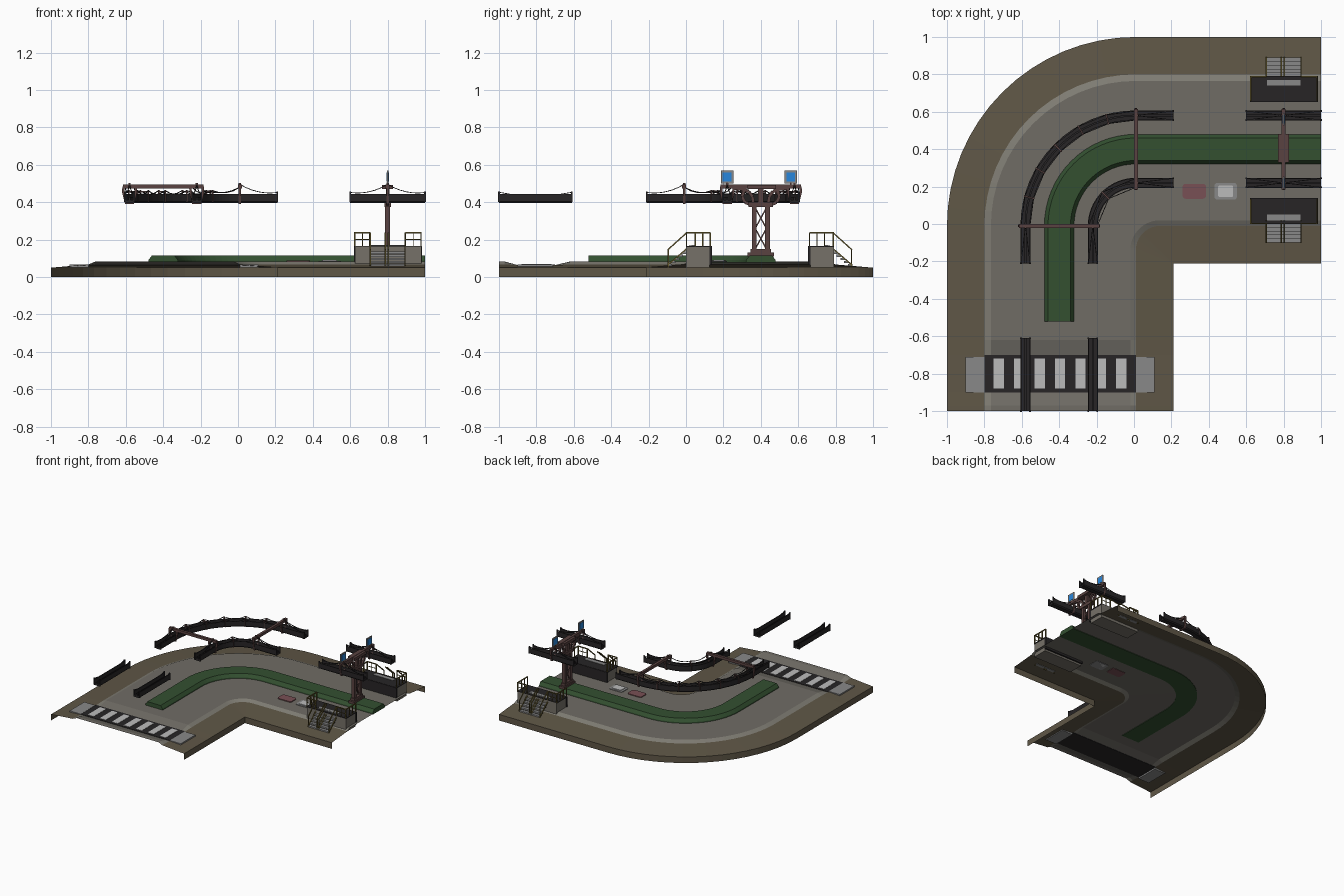
import bpy, bmesh, math
from mathutils import Vector, Matrix

if "Cube" in bpy.data.objects:
    bpy.data.objects.remove(bpy.data.objects["Cube"])

def material(name, rgb):
    m = bpy.data.materials.new(name)
    m.diffuse_color = (*rgb, 1)
    m.use_nodes = True
    m.node_tree.nodes["Principled BSDF"].inputs["Base Color"].default_value = m.diffuse_color
    return m

BROWN = material("earth", (.115, .095, .062))
ROAD = material("asphalt", (.16, .15, .13))
KERB = material("kerb_stone", (.21, .20, .17))
GREEN = material("hedge", (.033, .08, .03))
BLACK = material("black_metal", (.02, .018, .019))
RUST = material("rusty_steel", (.10, .055, .052))
YELLOW = material("railing_yellow", (.13, .10, .025))
BEIGE = material("concrete", (.18, .165, .14))
GREY = material("step_grey", (.25, .25, .25))
WHITE = material("paint_white", (.5, .5, .5))
RED = material("dull_red", (.19, .08, .09))
BLUE = material("sign_blue", (.02, .24, .72))

def finish(name, bm, mat, recalc=True):
    if recalc:
        bmesh.ops.recalc_face_normals(bm, faces=bm.faces[:])
    me = bpy.data.meshes.new(name)
    bm.to_mesh(me)
    bm.free()
    ob = bpy.data.objects.new(name, me)
    me.materials.append(mat)
    bpy.context.collection.objects.link(ob)
    return ob

def boxes(name, items, mat, bevel=0):
    """items: (x0, x1, y0, y1, z0, z1)"""
    bm = bmesh.new()
    for x0, x1, y0, y1, z0, z1 in items:
        m = Matrix.Translation(((x0+x1)/2, (y0+y1)/2, (z0+z1)/2)) @ Matrix.Diagonal(
            (abs(x1-x0), abs(y1-y0), abs(z1-z0), 1))
        bmesh.ops.create_cube(bm, size=1, matrix=m)
    if bevel:
        vertical = [e for e in bm.edges if abs(e.verts[0].co.z - e.verts[1].co.z) > 1e-4]
        bmesh.ops.bevel(bm, geom=vertical, offset=bevel, segments=3, affect='EDGES', profile=.5)
    return finish(name, bm, mat)

def bars(name, pairs, w, mat):
    """square bars between pairs of points"""
    bm = bmesh.new()
    for p, q in pairs:
        p, q = Vector(p), Vector(q)
        d = q - p
        m = Matrix.Translation((p+q)/2) @ d.to_track_quat('Z', 'Y').to_matrix().to_4x4() @ \
            Matrix.Diagonal((w, w, d.length, 1))
        bmesh.ops.create_cube(bm, size=1, matrix=m)
    return finish(name, bm, mat)

# The bend: 's' = southern leg at y, 'a' = corner angle, 'e' = eastern leg at x
def place(X, cx, st):
    kind, v = st
    if kind == 's':
        return X, v
    if kind == 'e':
        return v, -X
    r = cx - X
    return cx - r*math.cos(v), -cx + r*math.sin(v)

ARC = [('a', math.pi/2*i/16) for i in range(17)]

def sweep(name, prof, stations, mat, closed=False, cap=None):
    """prof: (x on southern leg, z, corner centre)"""
    bm = bmesh.new()
    rows = []
    for st in stations:
        row = []
        for X, z, cx in prof:
            x, y = place(X, cx, st)
            row.append(bm.verts.new((x, y, min(z, cap(y)) if cap and st[0] == 's' else z)))
        rows.append(row)
    n = len(prof)
    for a, b in zip(rows, rows[1:]):
        for i in range(n if closed else n-1):
            j = (i+1) % n
            bm.faces.new((a[i], b[i], b[j], a[j]))
    if closed:
        bm.faces.new(rows[0])
        bm.faces.new(rows[-1])
    else:
        bmesh.ops.remove_doubles(bm, verts=bm.verts[:], dist=1e-5)
    return finish(name, bm, mat)

# Ground strips; the road dips at the crossing
def dip(y):
    return .064 if -.91 < y < -.69 else 1
FULL = [('s', y) for y in (-1, -.97, -.9, -.7, -.62)] + ARC + [('e', 1)]
C = .01
sweep("outer_pavement", [(-1, 0, C), (-1, .05, C), (-.8, .067, C)], FULL, BROWN, cap=dip)
sweep("inner_pavement", [(.01, .067, .14), (.21, .05, .21), (.21, 0, .21)], FULL, BROWN, cap=dip)
sweep("outer_kerb", [(-.8, .067, C), (-.765, .082, C)], FULL, KERB, cap=dip)
sweep("inner_kerb", [(-.02, .082, .14), (.01, .067, .14)], FULL, KERB, cap=dip)
sweep("road", [(-.765, .082, C), (-.4, .083, C), (-.02, .082, .14)], FULL, ROAD, cap=dip)
sweep("median_hedge", [(-.48, .078, C), (-.478, .092, C), (-.46, .116, C), (-.34, .116, C),
                       (-.322, .092, C), (-.32, .078, C)],
      [('s', -.52)] + ARC + [('e', 1)], GREEN, closed=True)

# Crossing
boxes("crossing", [(-.8, .01, -.9, -.7, .062, .067)], BLACK)
boxes("crossing_stripes", [(-.75+.109*i, -.695+.109*i, -.88, -.72, .066, .069) for i in range(7)], WHITE)
boxes("crossing_ramps", [(-.9, -.8, -.9, -.71, .05, .068), (.01, .11, -.9, -.71, .05, .068)], GREY)

# Road plates
boxes("red_plate", [(.26, .385, .135, .215, .08, .089)], RED, .015)
boxes("white_plate_frame", [(.43, .55, .13, .22, .08, .087)], GREY, .015)
boxes("white_plate", [(.45, .53, .145, .205, .08, .091)], WHITE, .006)

# Track troughs with end posts
def track(name, X, stations):
    w, t = .027, .006
    prof = [(X-w, .445), (X-w, .405), (X-w+.008, .397), (X+w-.008, .397), (X+w, .405), (X+w, .445),
            (X+w-t, .445), (X+w-t, .412), (X-w+t, .412), (X-w+t, .445)]
    sweep(name, [(x, z, C) for x, z in prof], stations, BLACK, closed=True)
    rib = [(X-.005, .41, C), (X+.005, .41, C), (X+.005, .428, C), (X-.005, .428, C)]
    sweep(name + "_rib", rib, stations, BLACK, closed=True)
    posts = []
    for st in (stations[0], stations[-1]):
        for s in (-1, 1):
            x, y = place(X + s*.024, C, st)
            posts.append(((x, y, .40), (x, y, .457)))
    bars(name + "_end_posts", posts, .009, BLACK)

def sag(p, q, depth, n=6):
    p, q = Vector(p), Vector(q)
    pts = [p.lerp(q, i/n) - Vector((0, 0, depth*4*(i/n)*(1-i/n))) for i in range(n+1)]
    return list(zip(pts, pts[1:]))

def at(X, st, z):
    return (*place(X, C, st), z)

for label, X, hangers in (("outer", -.58, 6), ("inner", -.22, 2)):
    track(label + "_crossing_track", X, [('s', -1), ('s', -.61)])
    track(label + "_bend_track", X, [('s', -.21)] + ARC + [('e', .21)])
    track(label + "_station_track", X, [('e', .6), ('e', 1)])
    cables, posts = [], []
    for s in (-.024, .024):
        cables += sag(at(X+s, ('s', -1), .453), at(X+s, ('s', -.61), .453), .02)
        for end, top in ((('s', -.21), ('s', -.01)), (('e', .21), ('e', .01)),
                         (('e', .6), ('e', .8)), (('e', 1), ('e', .8))):
            cables += sag(at(X+s, end, .452), at(X, top, .495), .018)
        angles = [('a', math.pi/2*i/hangers) for i in range(hangers+1)]
        zs = [.48] + [.462]*(hangers-1) + [.48]
        for i in range(hangers):
            cables += sag(at(X+s, angles[i], zs[i]), at(X+s, angles[i+1], zs[i+1]), .02, 4)
        posts += [(at(X+s, a, .40), at(X+s, a, .464)) for a in angles[1:-1]]
    posts += [(at(X-.026, a, .457), at(X+.026, a, .457)) for a in angles[1:-1]]
    bars(label + "_cables", cables, .004, BLACK)
    bars(label + "_hanger_posts", posts, .008, RUST)

# Gantries carrying both tracks
def gantry(name, cx, cy, along_y):
    def P(u, v, z):
        return (cx+v, cy+u, z) if along_y else (cx+u, cy+v, z)
    bars(name + "_beam", [(P(-.215, 0, .485), P(.215, 0, .485))], .021, RUST)
    legs = []
    for s in (-1, 1):
        legs += [(P(s*.212, 0, .485), P(s*.213, 0, .45)), (P(s*.213, 0, .452), P(s*.20, 0, .40)),
                 (P(s*.145, 0, .485), P(s*.147, 0, .45)), (P(s*.147, 0, .452), P(s*.16, 0, .40)),
                 (P(s*.205, 0, .397), P(s*.155, 0, .397)), (P(s*.18, 0, .48), P(s*.18, 0, .503))]
    bars(name + "_brackets", legs, .013, RUST)

gantry("west_gantry", -.40, -.01, False)
gantry("north_gantry", .01, .40, True)
gantry("station_gantry", .80, .40, True)

# Pylon under the station gantry
boxes("pylon_foot", [(.775, .825, .33, .47, .11, .13), (.782, .818, .345, .455, .13, .15)], RUST)
bars("pylon_columns", [((.8, y, .12), (.8, y, .39)) for y in (.365, .435)], .026, RUST)
bars("pylon_lattice", [((.8, a, z), (.8, b, z+.11)) for z in (.15, .26)
                       for a, b in ((.37, .43), (.43, .37))], .007, RUST)
boxes("pylon_cap", [(.782, .818, .335, .465, .375, .40), (.77, .83, .33, .48, .47, .493),
                    (.79, .81, .385, .415, .40, .48)], RUST)
arms = []
for s in (-1, 1):
    pts = [(.8, .4+s*d, z) for d, z in ((.04, .39), (.045, .43), (.065, .458), (.10, .47), (.15, .475))]
    pts2 = [(.8, .4+s*d, z) for d, z in ((.05, .385), (.085, .40), (.10, .43), (.085, .475))]
    arms += list(zip(pts, pts[1:])) + list(zip(pts2, pts2[1:]))
bars("pylon_arms", arms, .017, RUST)

# Signs
for i, y in enumerate((.22, .56)):
    boxes(f"sign_frame_{i}", [(.796, .804, y-.033, y+.033, .50, .57)], GREY, 0)
    boxes(f"sign_panel_{i}", [(.794, .806, y-.024, y+.024, .511, .56)], BLUE, 0)
    bars(f"sign_post_{i}", [((.8, y, .485), (.8, y, .505))], .01, RUST)

# Boarding platforms on both sides of the road
def platform(name, flip):
    Y = (lambda y: .79-y) if flip else (lambda y: y)
    def B(x0, x1, y0, y1, z0, z1):
        return (x0, x1, Y(y0), Y(y1), z0, z1)
    boxes(name + "_block", [B(.625, .98, 0, .125, .05, .163)], BEIGE)
    boxes(name + "_deck", [B(.62, .983, 0, .135, .16, .167), B(.62, .983, .125, .138, .065, .165)], BLACK)
    n = 7
    boxes(name + "_steps", [B(.71, .89, -.10+.02*i, -.075+.02*i, .058+.0165*i, .07+.0165*i)
                            for i in range(n)], GREY)
    boxes(name + "_landing", [B(.71, .89, .03, .05, .165, .17)], GREY)
    rails, thin = [], []
    top, base = .236, .165
    for x0, x1 in ((.625, .705), (.895, .978)):
        rails.append(((x0, Y(.003), top), (x1, Y(.003), top)))
        rails += [((x, Y(.003), base), (x, Y(.003), top)) for x in (x0, x1)]
        thin += [((x, Y(.003), base), (x, Y(.003), top)) for x in ((x0+x1)/2,)]
        thin.append(((x0, Y(.003), .2), (x1, Y(.003), .2)))
    for x in (.625, .978):
        rails.append(((x, Y(0), top), (x, Y(.13), top)))
        rails += [((x, Y(y), base), (x, Y(y), top)) for y in (.05, .09, .13)]
    for x in (.707, .787, .803, .893):
        rails += [((x, Y(.003), top), (x, Y(-.098), .145)), ((x, Y(-.095), .05), (x, Y(-.095), .148))]
        rails.append(((x, Y(-.10), .062), (x, Y(.02), .165)))
    bars(name + "_railings", rails, .007, YELLOW)
    bars(name + "_railing_infill", thin, .004, YELLOW)

platform("south_platform", False)
platform("north_platform", True)
